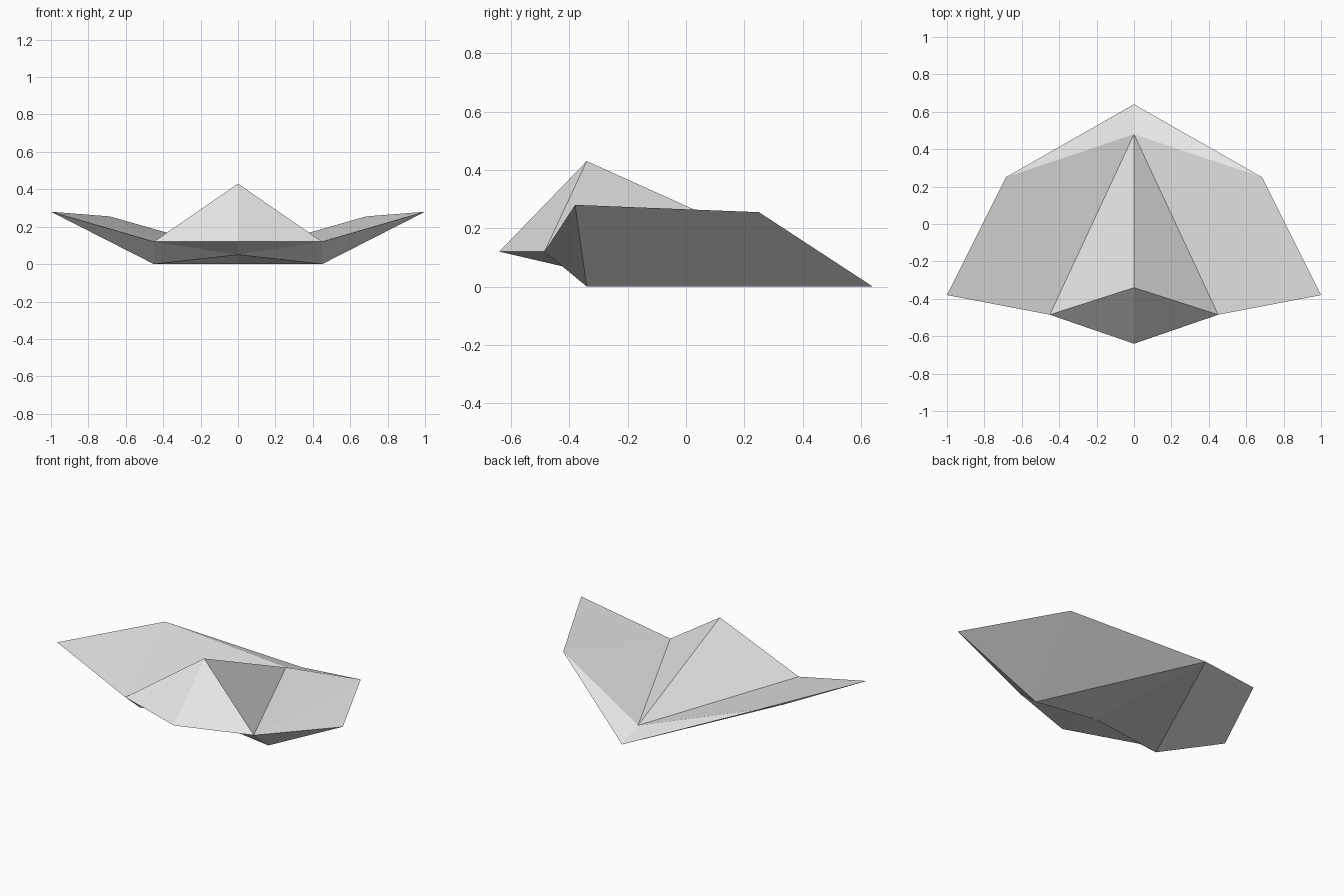
import bpy, bmesh
from mathutils import Vector

cube = bpy.data.objects.get("Cube")
if cube:
    bpy.data.objects.remove(cube, do_unlink=True)

# Single plain grey for the whole hull
grey = bpy.data.materials.new("light_grey")
grey.use_nodes = True
colour = (0.8, 0.8, 0.8, 1)
grey.diffuse_color = colour
grey.node_tree.nodes["Principled BSDF"].inputs["Base Color"].default_value = colour

# Corner points of the +x half of the hull
nose = Vector((0, -0.64, 0.12))
peak = Vector((0, -0.34, 0.43))
shoulder = Vector((0.45, -0.485, 0.12))
wing_tip = Vector((1.0, -0.38, 0.28))
wing_rear = Vector((0.685, 0.25, 0.255))
spine_end = Vector((0, 0.48, 0.06))
tail_tip = Vector((0, 0.64, 0))
belly_corner = Vector((0.45, -0.34, 0))
belly_centre = Vector((0, -0.34, 0.05))
UP, DOWN = 1, -1


def panel(name, side, *triangles):
    """Flat panels facing up or down, mirrored across the centre line."""
    bm = bmesh.new()
    for tri in triangles:
        face = bm.faces.new([bm.verts.new(p) for p in tri])
        face.normal_update()
        if face.normal.z * side < 0:
            face.normal_flip()
    bmesh.ops.remove_doubles(bm, verts=bm.verts, dist=0.0001)
    mesh = bpy.data.meshes.new(name)
    bm.to_mesh(mesh)
    bm.free()
    mesh.materials.append(grey)
    obj = bpy.data.objects.new(name, mesh)
    bpy.context.collection.objects.link(obj)
    obj.modifiers.new("Mirror", "MIRROR").use_axis[0] = True


# Upper hull
panel("nose_top", UP, (nose, shoulder, peak))
panel("canopy", UP, (peak, shoulder, spine_end))
panel("wing_top", UP, (shoulder, wing_tip, wing_rear), (shoulder, wing_rear, spine_end))
panel("tail_top", UP, (spine_end, wing_rear, tail_tip))

# Lower hull
panel("nose_underside", DOWN, (nose, shoulder, belly_centre),
      (shoulder, belly_corner, belly_centre))
panel("wing_front", DOWN, (shoulder, wing_tip, belly_corner))
panel("wing_underside", DOWN, (belly_corner, wing_tip, wing_rear),
      (belly_corner, wing_rear, tail_tip))
panel("belly", DOWN, (belly_corner, belly_centre, tail_tip))
